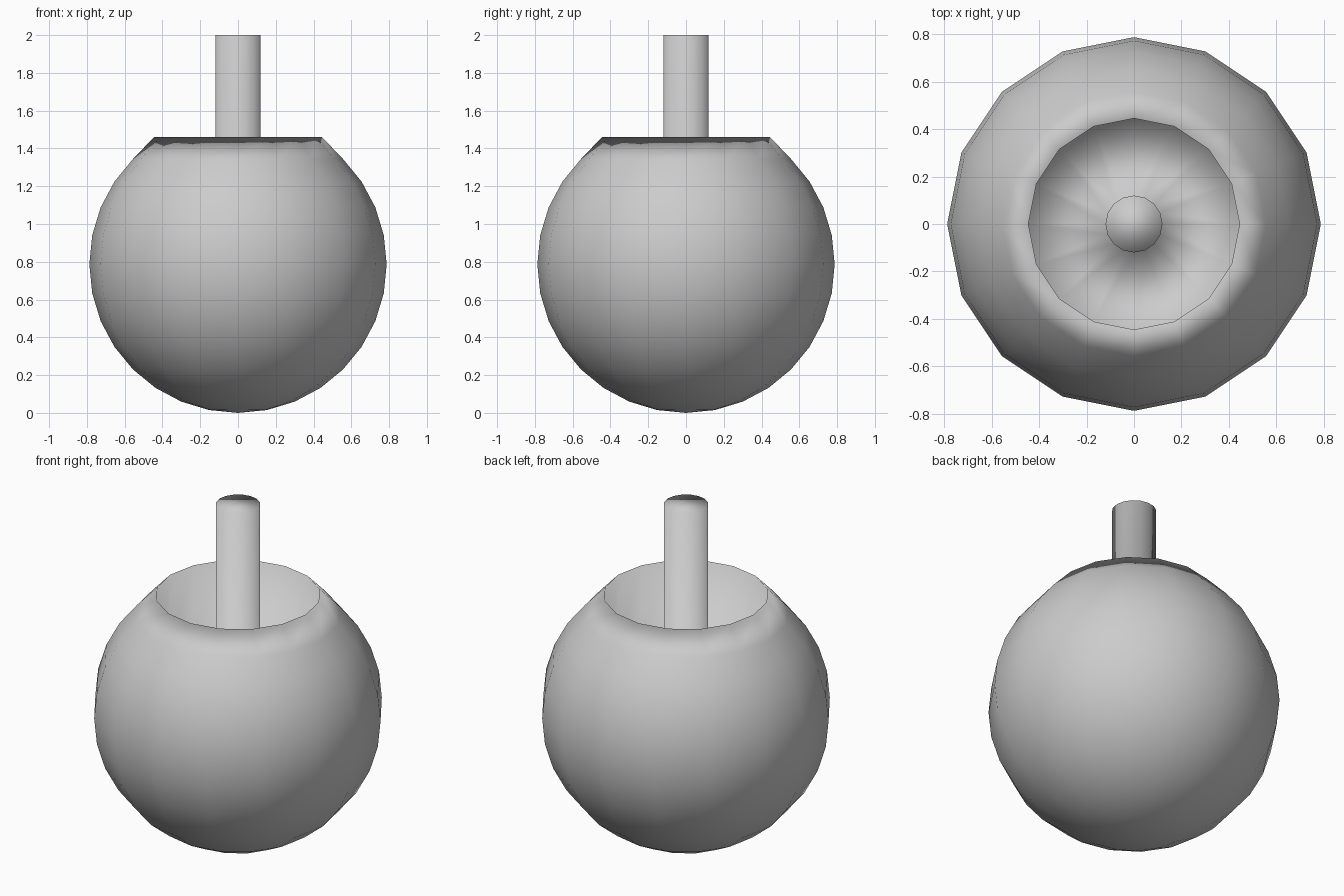
import bpy, bmesh, math

cube = bpy.data.objects.get("Cube")
if cube:
    bpy.data.objects.remove(cube, do_unlink=True)

SIDES = 16
RADIUS = 0.787

grey = bpy.data.materials.new("plain_grey")
grey.use_nodes = True
colour = (0.6, 0.6, 0.6, 1)
grey.diffuse_color = colour
grey.node_tree.nodes["Principled BSDF"].inputs["Base Color"].default_value = colour


def lathe(name, profile):
    """Turn a profile of (radius, height) about z; zero radius makes a pole."""
    bm = bmesh.new()
    rings = []
    for r, z in profile:
        if r < 1e-4:
            rings.append([bm.verts.new((0, 0, z))] * SIDES)
        else:
            angles = [2 * math.pi * i / SIDES for i in range(SIDES)]
            rings.append([bm.verts.new((r * math.cos(a), r * math.sin(a), z)) for a in angles])
    for low, high in zip(rings, rings[1:]):
        for i in range(SIDES):
            j = (i + 1) % SIDES
            corners = dict.fromkeys((low[i], low[j], high[j], high[i]))
            bm.faces.new(list(corners))
    bm.faces.new(rings[-1])  # flat end of the stem
    bmesh.ops.recalc_face_normals(bm, faces=bm.faces)
    mesh = bpy.data.meshes.new(name)
    bm.to_mesh(mesh)
    bm.free()
    mesh.materials.append(grey)
    mesh.shade_smooth()
    obj = bpy.data.objects.new(name, mesh)
    bpy.context.collection.objects.link(obj)
    return obj


# Round outer shell, from the bottom pole to just under the rim
profile = []
for step in range(13):
    a = math.pi * step / SIDES
    profile.append((RADIUS * math.sin(a), RADIUS * (1 - math.cos(a))))

# Rim, straight cavity wall, flat floor and central stem
profile += [(0.445, 1.46), (0.445, 0.98), (0.12, 0.98), (0.12, 2.0)]
lathe("spinning_top", profile)
